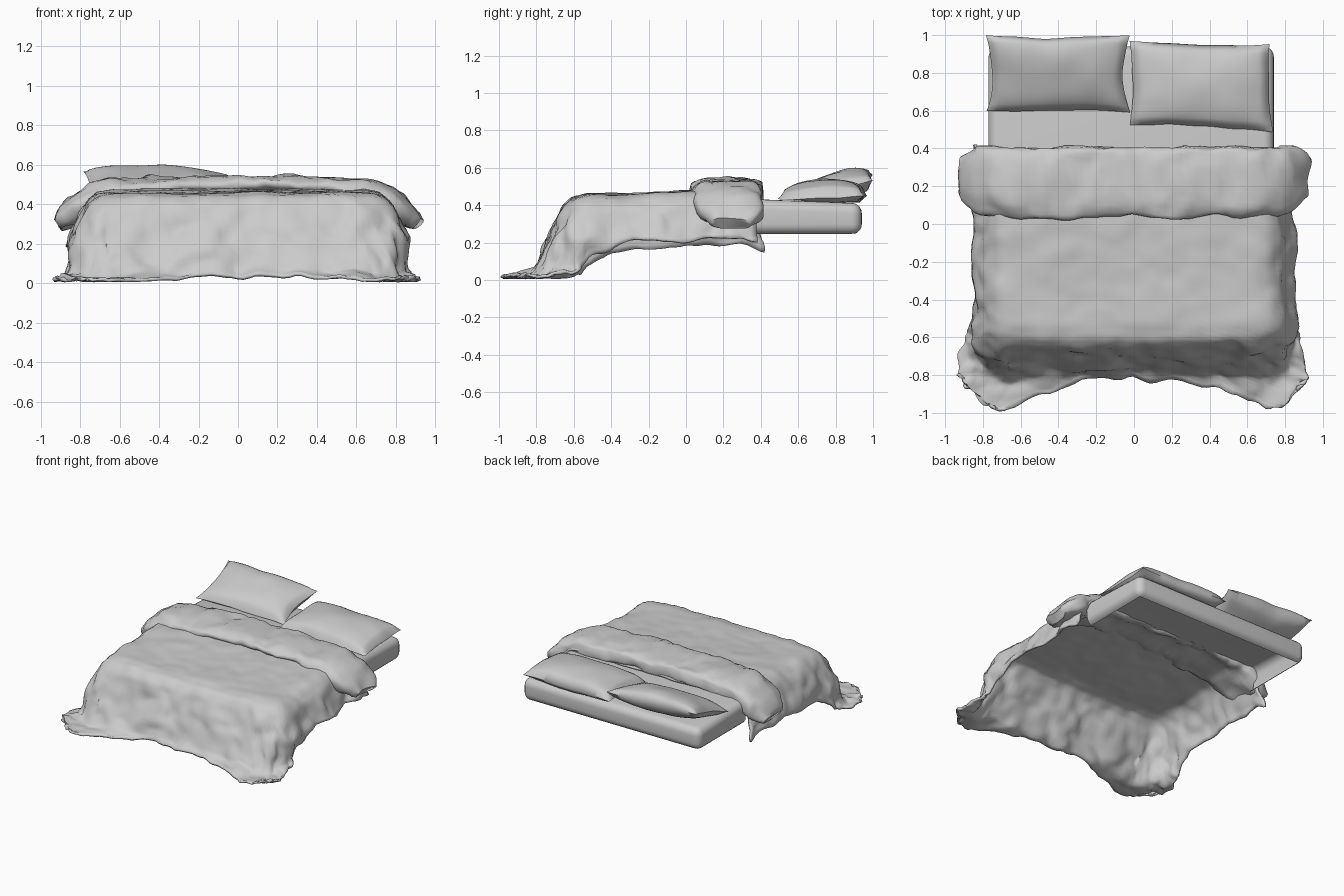
import bpy, bmesh, math
from mathutils import Vector, noise

if "Cube" in bpy.data.objects:
    bpy.data.objects.remove(bpy.data.objects["Cube"], do_unlink=True)

grey = bpy.data.materials.new("linen grey")
grey.use_nodes = True
grey.diffuse_color = (0.6, 0.6, 0.6, 1)
grey.node_tree.nodes["Principled BSDF"].inputs["Base Color"].default_value = (0.6, 0.6, 0.6, 1)


def finish(name, bm, angle=60):
    bmesh.ops.recalc_face_normals(bm, faces=bm.faces)
    mesh = bpy.data.meshes.new(name)
    bm.to_mesh(mesh)
    bm.free()
    mesh.materials.append(grey)
    ob = bpy.data.objects.new(name, mesh)
    bpy.context.collection.objects.link(ob)
    bpy.ops.object.select_all(action='DESELECT')
    ob.select_set(True)
    bpy.context.view_layer.objects.active = ob
    bpy.ops.object.shade_smooth_by_angle(angle=math.radians(angle))
    return ob


def surface(bm, func, nu, nv):
    """Grid of quads through func(u, v), with u and v from 0 to 1."""
    rows = [[bm.verts.new(func(i / nu, j / nv)) for j in range(nv + 1)] for i in range(nu + 1)]
    for a, b in zip(rows, rows[1:]):
        for j in range(nv):
            bm.faces.new((a[j], b[j], b[j + 1], a[j + 1]))


def lookup(table, d):
    """Piecewise linear reading of a table of (d, value, value)."""
    for a, b in zip(table, table[1:]):
        if d <= b[0]:
            break
    k = min(1, (d - a[0]) / (b[0] - a[0]))
    return [a[i] + (b[i] - a[i]) * k for i in (1, 2)]


def ramp(x, lo, hi):
    k = max(0, min(1, (x - lo) / (hi - lo)))
    return k * k * (3 - 2 * k)


def crumple(p, scale, size):
    return noise.noise_vector(Vector(p) * scale) * size


def mattress_top(y):
    return 0.412 + 0.02 * ramp(-y, -0.8, -0.4)


# Mattress: rounded shell, open below and towards the foot
bm = bmesh.new()
bmesh.ops.create_cube(bm, size=1)
for v in bm.verts:
    v.co = Vector((-0.015 + v.co.x * 1.51, 0.63 + v.co.y * 0.62, 0.328 + v.co.z * 0.168))
bmesh.ops.bevel(bm, geom=bm.edges[:], offset=0.055, segments=5, profile=0.5, affect='EDGES')
bm.normal_update()
gone = [f for f in bm.faces if f.normal.z < -0.97 or f.calc_center_median().y < 0.37]
bmesh.ops.delete(bm, geom=gone, context='FACES')
for v in bm.verts:
    if v.co.z > 0.33:
        v.co.z += mattress_top(v.co.y) - 0.412
finish("mattress", bm)

# Duvet: cloth laid over a rectangle; d is the distance hanging past its edge
drape = [(0, 0, 0), (0.08, 0.07, 0.015), (0.15, 0.12, 0.06), (0.36, 0.2, 0.25),
         (0.53, 0.275, 0.4), (0.6, 0.33, 0.425), (0.68, 0.4, 0.43), (0.9, 0.6, 0.432)]
EDGE_X, EDGE_Y = 0.645, -0.53


def duvet_point(u, v):
    s = 2 * u - 1
    flare = ramp(abs(s), 0.15, 0.75)
    q = 0.4 - v * (1.48 + (0.25 if s < 0 else 0.2) * flare)
    half = 1.0 + 0.17 * ramp(-q, 0.3, 0.7) + (0.04 if s < 0 else 0)
    p = s * half
    cx = max(-EDGE_X, min(EDGE_X, p))
    cy = max(EDGE_Y, q)
    over = Vector((p - cx, q - cy))
    d = over.length
    if d > 0:
        over.normalize()
    far = 0.6 + 0.15 * abs(over.y) ** 1.5
    out, drop = lookup(drape, far + (d - far) * 0.04 if d > far else d)
    out *= 1 - 0.2 * ramp(d, 0.32, 0.5) * over.x ** 2
    crown = 0.022 * ramp(q, -0.5, 0.1) - 0.025 * ramp(q, 0.28, 0.4)
    co = Vector((cx + over.x * out, cy + over.y * out, 0.447 + crown - drop))
    hang = ramp(d, 0, 0.3)
    co += crumple((p, q, 1), 4.5, 0.012 + 0.014 * hang)
    co += crumple((p, q, 5), 11, 0.006 + 0.016 * hang)
    co.z = max(co.z, 0.012 + 0.02 * abs(noise.noise(Vector((p, q, 0)) * 9)))
    return co


bm = bmesh.new()
surface(bm, duvet_point, 72, 64)
duvet = finish("duvet", bm)
thick = duvet.modifiers.new("padding", 'SOLIDIFY')
thick.thickness = 0.016
thick.offset = 0

# Turned-back fold: flattened roll that crosses the bed and droops at both sides
fold_path = [(0, 0, 0.5), (0.5, 0.45, 0.495), (0.65, 0.63, 0.472), (0.8, 0.76, 0.41),
             (0.92, 0.85, 0.345), (1, 0.91, 0.3)]


def fold_point(u, v):
    s = 2 * u - 1
    a = abs(s)
    side = 1 if s > 0 else -1
    x, z = lookup(fold_path, a)
    x2, z2 = lookup(fold_path, min(1, a + 0.04))
    x1, z1 = lookup(fold_path, max(0, a - 0.04))
    normal = Vector((-(z2 - z1) * side, 0, x2 - x1)).normalized()
    taper = math.sqrt(max(0, 1 - ramp(a, 0.84, 1.03)))
    w = 2 * math.pi * v
    c, n = math.cos(w), math.sin(w)
    c = math.copysign(abs(c) ** 0.7, c)
    n = math.copysign(abs(n) ** 0.8, n)
    deep = 0.185 * (0.4 + 0.6 * taper)
    tall = (0.045 + 0.03 * ramp(a, 0.5, 0.8)) * (0.3 + 0.7 * taper)
    co = Vector((side * x, 0.222 + c * deep + 0.03 * ramp(a, 0.7, 1), z)) + normal * n * tall
    # the rear underside settles onto the mattress
    if n < 0.2:
        co.z -= 0.04 * ramp(co.y, 0.28, 0.4) * (1 - ramp(a, 0.6, 0.8))
    co += crumple(co, 5, 0.02) + crumple(co, 13, 0.016)
    co.y = min(co.y, 0.415)
    return co


bm = bmesh.new()
surface(bm, fold_point, 64, 28)
bmesh.ops.remove_doubles(bm, verts=bm.verts, dist=0.0005)
bmesh.ops.holes_fill(bm, edges=[e for e in bm.edges if e.is_boundary], sides=0)
finish("duvet_fold", bm)


# Pillows: two puffed sheets between four corners, with pinched-in edges,
# the lower sheet resting on the mattress
def pillow(name, corners, top, bottom, pinch, fullness):
    fl, fr, bl, br = [Vector(c) for c in corners]

    def sheet(height):
        def point(u, v):
            a, b = 2 * u - 1, 2 * v - 1
            pinch_u = 0.5 + 0.5 * a * (1 - pinch * (1 - b * b))
            pinch_v = 0.5 + 0.5 * b * (1 - 0.07 * (1 - a * a))
            co = fl.lerp(fr, pinch_u).lerp(bl.lerp(br, pinch_u), pinch_v)
            co.z += height * ((1 - a * a) * (1 - b * b)) ** fullness
            co += crumple(co, 6, 0.01)
            co.z = max(co.z, mattress_top(co.y) + 0.003)
            return co
        return point

    bm = bmesh.new()
    for height in (top, -bottom):
        surface(bm, sheet(height), 28, 20)
    bmesh.ops.remove_doubles(bm, verts=bm.verts, dist=0.0005)
    finish(name, bm)


pillow("right_pillow", [(-0.78, 0.59, 0.435), (-0.02, 0.59, 0.43),
                        (-0.79, 1.0, 0.565), (-0.02, 1.0, 0.53)], 0.09, 0.1, 0.1, 0.4)
pillow("left_pillow", [(-0.02, 0.52, 0.43), (0.735, 0.485, 0.425),
                       (-0.02, 0.97, 0.45), (0.72, 0.955, 0.45)], 0.1, 0.05, 0.04, 0.32)
